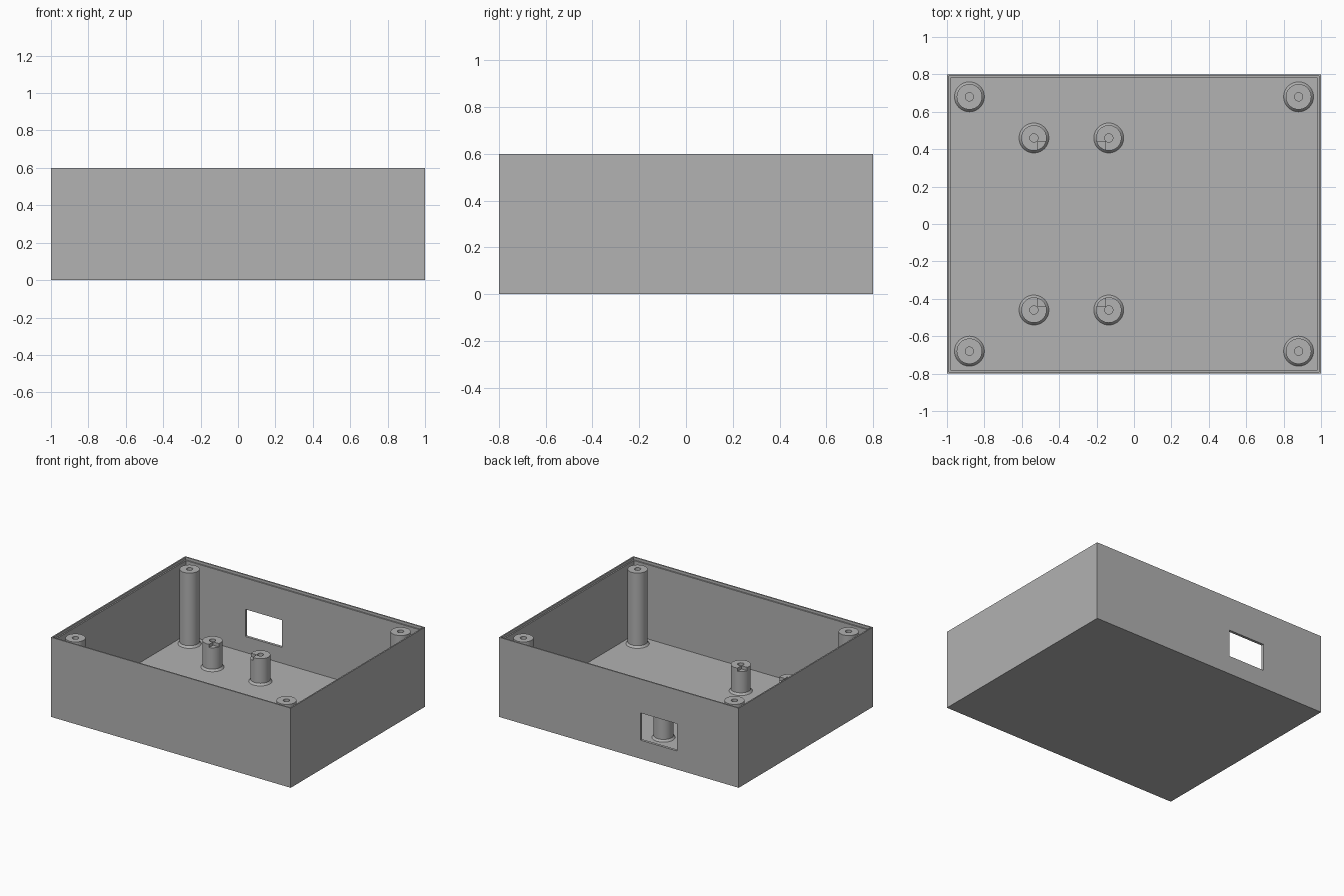
import bpy, bmesh, math

if "Cube" in bpy.data.objects:
    bpy.data.objects.remove(bpy.data.objects["Cube"], do_unlink=True)

grey = bpy.data.materials.new("plain_grey")
grey.use_nodes = True
colour = (0.445, 0.445, 0.445, 1)
grey.diffuse_color = colour
grey.node_tree.nodes["Principled BSDF"].inputs["Base Color"].default_value = colour


def rectangle(hx, hy, z):
    return [(-hx, -hy, z), (hx, -hy, z), (hx, hy, z), (-hx, hy, z)]


def circle(r, z, sides=48):
    steps = [math.tau * i / sides for i in range(sides)]
    return [(r * math.cos(a), r * math.sin(a), z) for a in steps]


def loft(name, loops, location=(0, 0, 0)):
    """Closed solid through a stack of matching loops, capped at both ends."""
    bm = bmesh.new()
    rings = [[bm.verts.new(p) for p in loop] for loop in loops]
    for low, high in zip(rings, rings[1:]):
        n = len(low)
        for i in range(n):
            j = (i + 1) % n
            bm.faces.new((low[i], low[j], high[j], high[i]))
    bm.faces.new(rings[0][::-1])
    bm.faces.new(rings[-1])
    bmesh.ops.recalc_face_normals(bm, faces=bm.faces)
    mesh = bpy.data.meshes.new(name)
    bm.to_mesh(mesh)
    bm.free()
    mesh.materials.append(grey)
    obj = bpy.data.objects.new(name, mesh)
    obj.location = location
    bpy.context.collection.objects.link(obj)
    return obj


def activate(obj):
    bpy.ops.object.select_all(action='DESELECT')
    obj.select_set(True)
    bpy.context.view_layer.objects.active = obj


def cut_box(obj, low, high):
    """Cut an axis-aligned block out of an object."""
    centre = [(a + b) / 2 for a, b in zip(low, high)]
    hx, hy, hz = [(b - a) / 2 for a, b in zip(low, high)]
    cutter = loft("cutter", [rectangle(hx, hy, -hz), rectangle(hx, hy, hz)], centre)
    cutter.hide_render = True
    activate(obj)
    mod = obj.modifiers.new("cut", 'BOOLEAN')
    mod.operation = 'DIFFERENCE'
    mod.solver = 'EXACT'
    mod.object = cutter
    bpy.ops.object.modifier_apply(modifier=mod.name)
    bpy.data.objects.remove(cutter, do_unlink=True)


def post(name, x, y, top):
    """Hollow screw post with a flared foot."""
    profile = [(0.08, 0.01), (0.08, 0.02), (0.068, 0.035), (0.068, top),
               (0.022, top), (0.022, 0.03)]
    return loft(name, [circle(r, z) for r, z in profile], (x, y, 0))


# Open tray with a thin stepped rim
FLOOR, WALL, LIP, HEIGHT = 0.02, 0.02, 0.01, 0.6
tray = loft("tray", [
    rectangle(1, 0.8, 0), rectangle(1, 0.8, HEIGHT),
    rectangle(1 - LIP, 0.8 - LIP, HEIGHT),
    rectangle(1 - LIP, 0.8 - LIP, HEIGHT - 0.02),
    rectangle(1 - WALL, 0.8 - WALL, HEIGHT - 0.02),
    rectangle(1 - WALL, 0.8 - WALL, FLOOR)])

# Connector opening in the back wall
cut_box(tray, (-0.485, 0.7, 0.14), (-0.18, 0.9, 0.345))

# Tall corner posts and short board posts with a corner pocket
BOARD_X, TOP = -0.335, 0.22
posts = []
for sx, side in ((-1, "right"), (1, "left")):
    for sy, end in ((-1, "front"), (1, "back")):
        posts.append(post(f"corner_post_{end}_{side}", sx * 0.88, sy * 0.68, 0.582))
        short = post(f"board_post_{end}_{side}", BOARD_X + sx * 0.2, sy * 0.46, TOP)
        posts.append(short)
        xs = sorted((BOARD_X, BOARD_X + sx * 0.182))
        ys = sorted((0, sy * 0.442))
        cut_box(short, (xs[0], ys[0], TOP - 0.025), (xs[1], ys[1], TOP + 0.1))

for obj in posts:
    activate(obj)
    bpy.ops.object.shade_smooth_by_angle(angle=math.radians(30))
